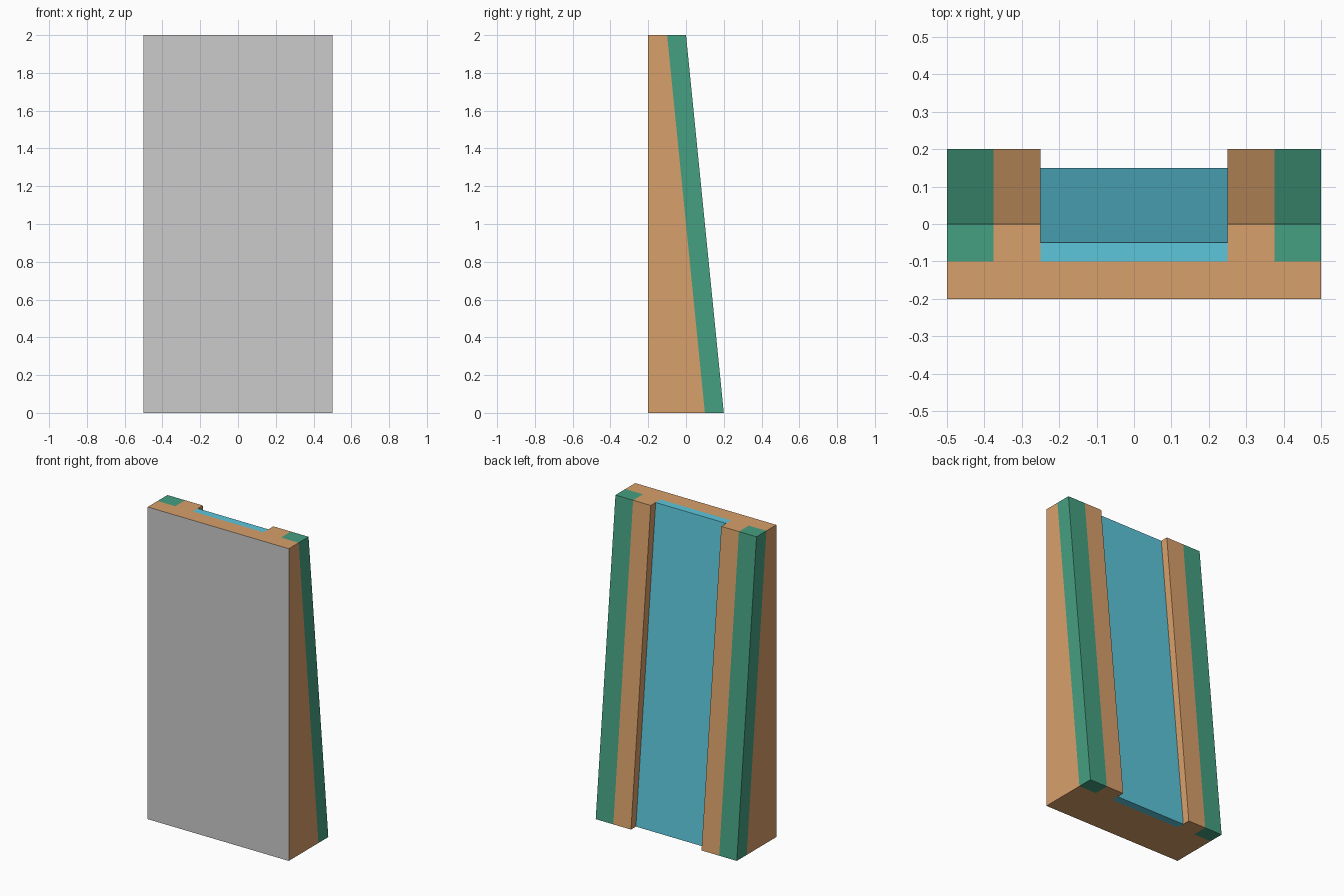
import bpy, bmesh

if "Cube" in bpy.data.objects:
    bpy.data.objects.remove(bpy.data.objects["Cube"])

H = 2.0
FRONT, INNER, OUTER, RECESS = -0.2, 0.1, 0.2, 0.15   # y at the base
LEAN = 0.2                                           # backward slope over the height


def material(name, rgb):
    m = bpy.data.materials.new(name)
    m.diffuse_color = (*rgb, 1)
    m.use_nodes = True
    m.node_tree.nodes["Principled BSDF"].inputs["Base Color"].default_value = m.diffuse_color
    return m


def build(name, quads, mats):
    """Make an object from (corner points, material index) quads, welding shared corners."""
    bm = bmesh.new()
    for pts, mat in quads:
        bm.faces.new([bm.verts.new(p) for p in pts]).material_index = mat
    bmesh.ops.remove_doubles(bm, verts=bm.verts, dist=1e-5)
    bmesh.ops.recalc_face_normals(bm, faces=bm.faces)
    me = bpy.data.meshes.new(name)
    bm.to_mesh(me)
    bm.free()
    for m in mats:
        me.materials.append(m)
    ob = bpy.data.objects.new(name, me)
    bpy.context.collection.objects.link(ob)
    return ob


def pt(x, y, z):
    """Everything behind the front plane leans with the sloping back."""
    return (x, y if y == FRONT else y - LEAN * z / H, z)


def upright(a, b):
    """Full-height quad standing on the plan segment a-b."""
    return [pt(*a, 0), pt(*b, 0), pt(*b, H), pt(*a, H)]


def cap(x0, x1, y0, y1, z):
    return [pt(x0, y0, z), pt(x1, y0, z), pt(x1, y1, z), pt(x0, y1, z)]


ORANGE, GREEN, BLUE = range(3)
mats = [material("orange", (0.69, 0.35, 0.145)),
        material("green", (0.06, 0.35, 0.22)),
        material("blue", (0.107, 0.56, 0.71))]

# Vertical strips across the width: left, right, back depth, colour
strips = [(-0.5, -0.375, OUTER, GREEN), (-0.375, -0.25, OUTER, ORANGE),
          (-0.25, 0.25, RECESS, BLUE),
          (0.25, 0.375, OUTER, ORANGE), (0.375, 0.5, OUTER, GREEN)]

quads = []
for x0, x1, back, col in strips:
    quads.append((upright((x0, back), (x1, back)), col))     # sloping back
    for z in (0, H):                                         # bottom and top
        quads.append((cap(x0, x1, FRONT, INNER, z), ORANGE))
        quads.append((cap(x0, x1, INNER, back, z), col))
for s in (-1, 1):
    # Outer sides and the walls of the recess
    quads.append((upright((s * 0.5, FRONT), (s * 0.5, INNER)), ORANGE))
    quads.append((upright((s * 0.5, INNER), (s * 0.5, OUTER)), GREEN))
    quads.append((upright((s * 0.25, RECESS), (s * 0.25, OUTER)), ORANGE))
# Front closes the shell while normals are worked out, then becomes its own panel
for x0, x1, _, _ in strips:
    quads.append((upright((x0, FRONT), (x1, FRONT)), 3))
body = build("wedge_body", quads, mats)

bm = bmesh.new()
bm.from_mesh(body.data)
bmesh.ops.delete(bm, geom=[f for f in bm.faces if f.normal.y < -0.99], context="FACES_ONLY")
bm.to_mesh(body.data)
bm.free()

# Plain grey front panel
panel = build("front_panel", [(upright((-0.5, FRONT), (0.5, FRONT)), 0)], [])
if panel.data.polygons[0].normal.y > 0:
    panel.data.flip_normals()
